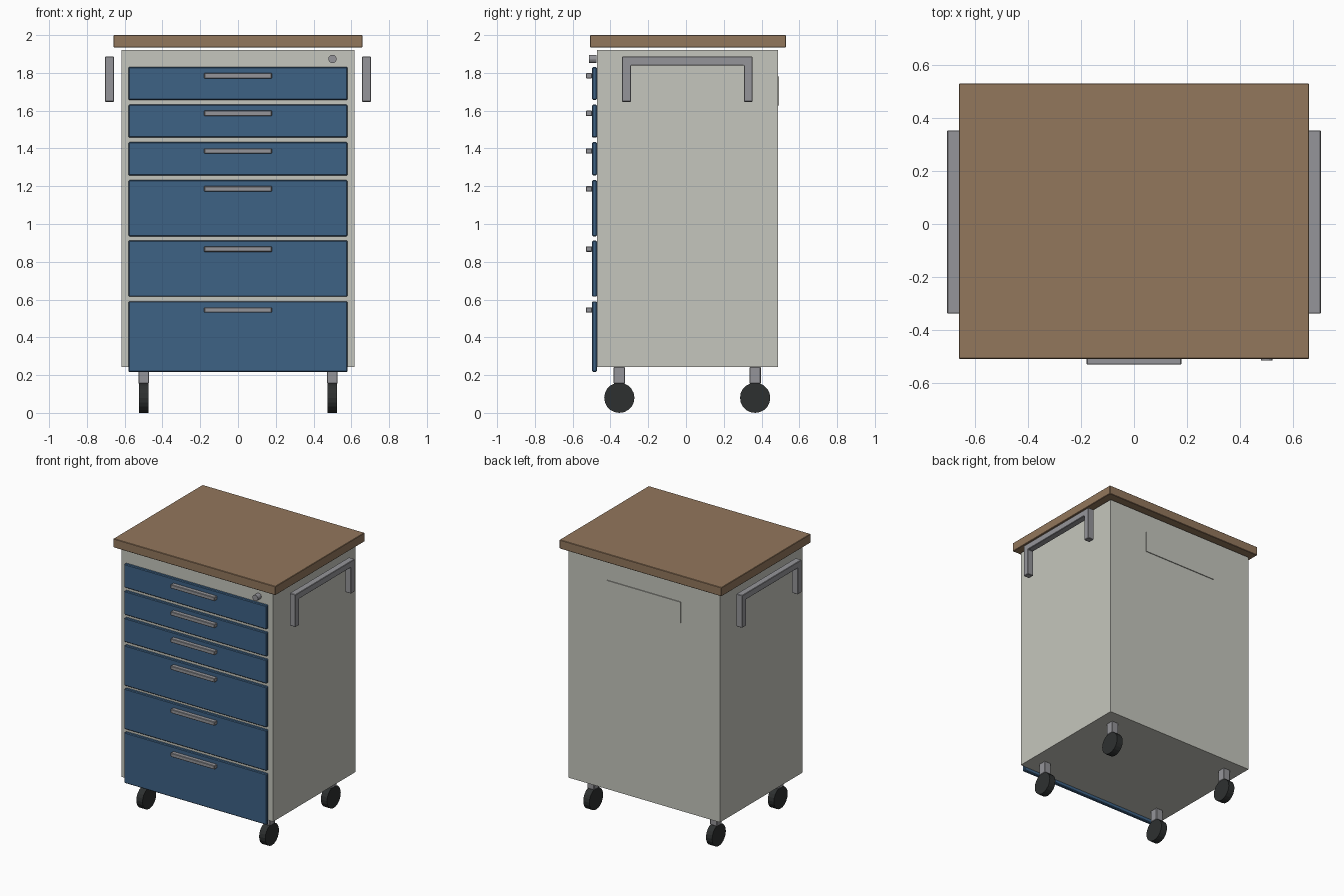
import bpy, math

if "Cube" in bpy.data.objects:
    bpy.data.objects.remove(bpy.data.objects["Cube"])


def material(name, rgb):
    m = bpy.data.materials.new(name)
    m.diffuse_color = (*rgb, 1)
    m.use_nodes = True
    m.node_tree.nodes["Principled BSDF"].inputs["Base Color"].default_value = m.diffuse_color
    return m


BODY = material("painted_steel", (0.56, 0.565, 0.51))
BLUE = material("blue_front", (0.048, 0.122, 0.235))
WOOD = material("wood", (0.29, 0.184, 0.107))
METAL = material("metal", (0.30, 0.30, 0.32))
RUBBER = material("rubber", (0.027, 0.03, 0.03))


def bevel(o, width):
    mod = o.modifiers.new("edge", 'BEVEL')
    mod.width = width
    mod.segments = 1


def box(name, x, y, z, mat, edge=0):
    """Box from (min, max) pairs."""
    bpy.ops.mesh.primitive_cube_add(size=1, location=[sum(p) / 2 for p in (x, y, z)])
    o = bpy.context.object
    o.name = name
    o.scale = [p[1] - p[0] for p in (x, y, z)]
    bpy.ops.object.transform_apply(location=False, rotation=False, scale=True)
    o.data.materials.append(mat)
    if edge:
        bevel(o, edge)
    return o


def cylinder(name, radius, depth, loc, rot, mat, sides):
    bpy.ops.mesh.primitive_cylinder_add(vertices=sides, radius=radius, depth=depth,
                                        location=loc, rotation=rot)
    o = bpy.context.object
    o.name = name
    o.data.materials.append(mat)
    return o


# Cabinet, worktop and rear plate
box("cabinet_body", (-0.617, 0.617), (-0.472, 0.486), (0.243, 1.922), BODY)
box("worktop", (-0.66, 0.66), (-0.508, 0.53), (1.935, 2.0), WOOD, 0.003)
box("rear_plate", (-0.30, 0.30), (0.486, 0.492), (1.628, 1.782), BODY)

# Drawer fronts with bar pulls
drawers = [(1.657, 1.831), (1.457, 1.632), (1.257, 1.433),
           (0.935, 1.232), (0.615, 0.913), (0.217, 0.591)]
for i, (low, high) in enumerate(drawers, 1):
    box(f"drawer_front_{i}", (-0.58, 0.58), (-0.497, -0.472), (low, high), BLUE, 0.005)
    box(f"drawer_pull_{i}", (-0.179, 0.179), (-0.53, -0.497),
        (high - 0.06, high - 0.032), METAL, 0.003)

# Lock
cylinder("lock", 0.022, 0.041, (0.5, -0.4935, 1.874), (math.pi / 2, 0, 0), METAL, 16)

# U-shaped side handles, extruded from their profile
profile = [(-0.338, 1.647), (-0.292, 1.647), (-0.292, 1.84), (0.307, 1.84),
           (0.307, 1.647), (0.353, 1.647), (0.353, 1.886), (-0.338, 1.886)]
for side, x0, x1 in (("left", -0.705, -0.657), ("right", 0.657, 0.705)):
    n = len(profile)
    verts = [(x, y, z) for x in (x0, x1) for y, z in profile]
    faces = [list(range(n))[::-1], list(range(n, 2 * n))]
    faces += [(i, (i + 1) % n, (i + 1) % n + n, i + n) for i in range(n)]
    mesh = bpy.data.meshes.new(f"{side}_handle")
    mesh.from_pydata(verts, [], faces)
    mesh.materials.append(METAL)
    handle = bpy.data.objects.new(f"{side}_handle", mesh)
    bpy.context.collection.objects.link(handle)
    bevel(handle, 0.003)

# Casters
for x, side in ((-0.5, "left"), (0.5, "right")):
    for y, end in ((-0.353, "front"), (0.366, "back")):
        box(f"{end}_{side}_caster_stem", (x - 0.028, x + 0.028), (y - 0.03, y + 0.03),
            (0.155, 0.243), METAL, 0.003)
        cylinder(f"{end}_{side}_wheel", 0.08, 0.05, (x, y, 0.08),
                 (0, math.pi / 2, 0), RUBBER, 20)
